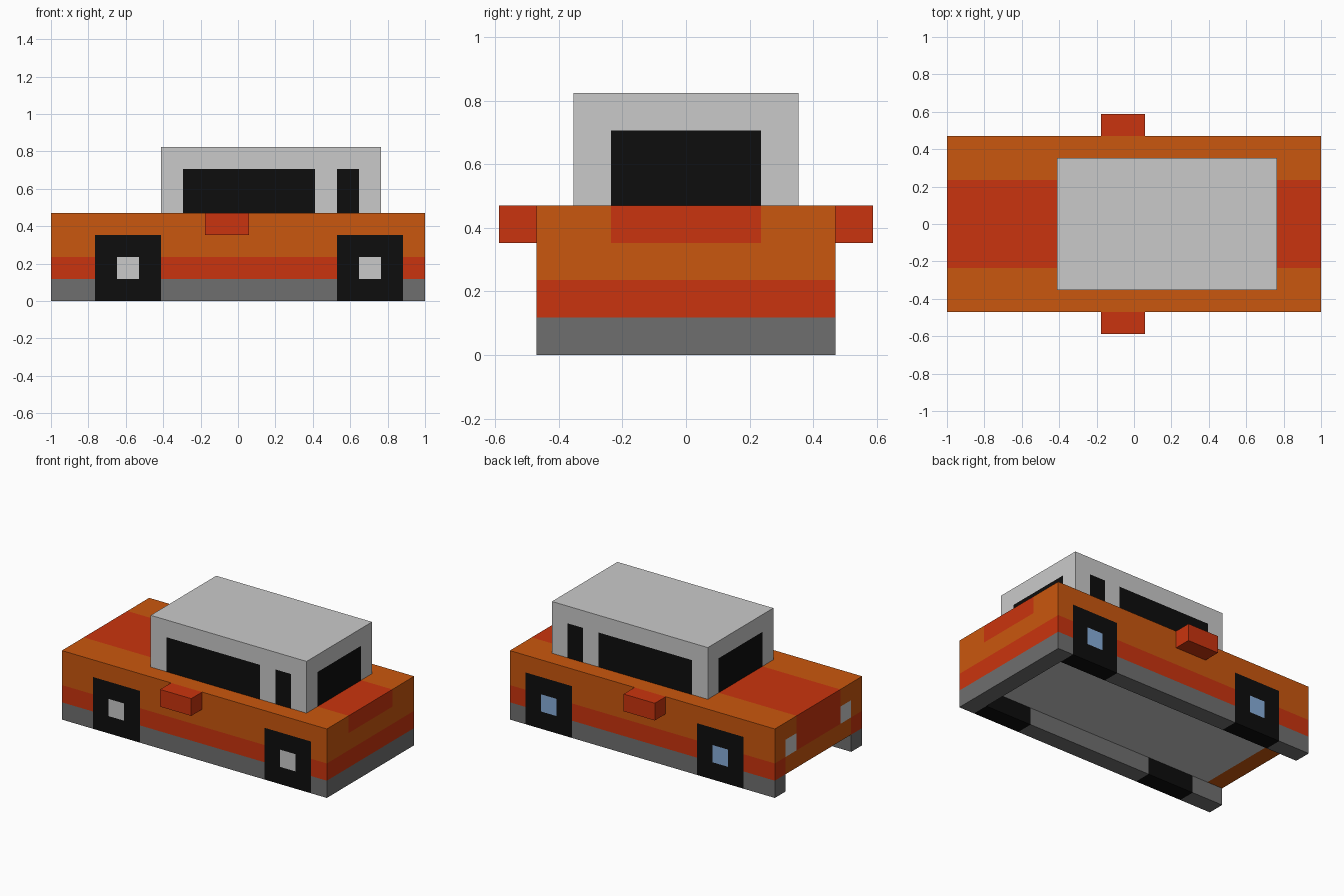
import bpy, bmesh
from mathutils import Vector

if "Cube" in bpy.data.objects:
    bpy.data.objects.remove(bpy.data.objects["Cube"])

U = 2 / 17  # one building unit


def material(name, rgb):
    m = bpy.data.materials.new(name)
    lin = [((c / 255 + 0.055) / 1.055) ** 2.4 if c > 10 else c / 255 / 12.92 for c in rgb]
    m.diffuse_color = (*lin, 1)
    m.use_nodes = True
    m.node_tree.nodes["Principled BSDF"].inputs["Base Color"].default_value = m.diffuse_color
    return m


ORANGE = material("orange_paint", (202, 87, 14))
RED = material("red_paint", (202, 52, 14))
GREY = material("dark_grey_trim", (111, 111, 111))
LIGHT = material("light_grey", (202, 202, 202))
BLACK = material("black", (13, 13, 13))
BLUE = material("pale_blue", (136, 174, 218))


def block(name, lo, hi, base, rules=()):
    """Box in units; each rule (lo, hi, material) recolours the region inside it,
    and a region with material None is removed because another part covers it."""
    bm = bmesh.new()
    bmesh.ops.create_cube(bm, size=1)
    for v in bm.verts:
        v.co = [l + (c + 0.5) * (h - l) for l, h, c in zip(lo, hi, v.co)]
    for axis in range(3):
        normal = Vector([float(i == axis) for i in range(3)])
        for cut in {r[k][axis] for r in rules for k in (0, 1)}:
            if lo[axis] < cut < hi[axis]:
                bmesh.ops.bisect_plane(bm, geom=bm.verts[:] + bm.edges[:] + bm.faces[:],
                                       dist=1e-5, plane_co=normal * cut, plane_no=normal)
    mats = [base]
    hidden = []
    bm.normal_update()
    for f in bm.faces:
        p = f.calc_center_median() - f.normal * 0.4
        mat = base
        for a, b, m in rules:
            if all(a[i] < p[i] < b[i] for i in range(3)):
                mat = m
        if mat is None:
            hidden.append(f)
            continue
        if mat not in mats:
            mats.append(mat)
        f.material_index = mats.index(mat)
    bmesh.ops.delete(bm, geom=hidden, context='FACES')
    bmesh.ops.scale(bm, vec=(U, U, U), verts=bm.verts)
    mesh = bpy.data.meshes.new(name)
    bm.to_mesh(mesh)
    bm.free()
    for m in mats:
        mesh.materials.append(m)
    ob = bpy.data.objects.new(name, mesh)
    bpy.context.collection.objects.link(ob)
    return ob


def span(side, a, b):
    """The y range a..b on one side of the car (side is -1 or 1)."""
    return sorted((side * a, side * b))


AXLES = {"front": -6.5, "rear": 4.5}
SIDES = {"left": -1, "right": 1}

# Room left for the wheels in the body and sills
wheel_gaps = []
for s in SIDES.values():
    y0, y1 = span(s, 3, 4)
    for x in AXLES.values():
        wheel_gaps.append(((x, y0, 0), (x + 3, y1, 3), None))

# Main body: side band, front bumper, floor, bonnet stripe, grille, headlights
paint = [
    ((-8.5, -4, 1), (8.5, 4, 2), RED),
    ((-8.5, -3, 1), (-7.5, 3, 2), ORANGE),
    ((-7.5, -3, 1), (7.5, 3, 2), LIGHT),
    ((-8.5, -2, 3), (8.5, 2, 4), RED),
    ((-8.5, -2, 2), (-7.5, 2, 3), RED),
]
for s in SIDES.values():
    y0, y1 = span(s, 2, 3)
    paint.append(((-8.5, y0, 2), (-7.5, y1, 3), LIGHT))
block("body", (-8.5, -4, 1), (8.5, 4, 4), ORANGE, paint + wheel_gaps)

# Cabin with side windows, windscreen and rear window
windows = [((-3.5, -2, 4), (-2.5, 2, 6), BLACK), ((5.5, -2, 4), (6.5, 2, 6), BLACK)]
for s in SIDES.values():
    y0, y1 = span(s, 2, 3)
    for x0, x1 in ((-2.5, 3.5), (4.5, 5.5)):
        windows.append(((x0, y0, 4), (x1, y1, 6), BLACK))
block("cabin", (-3.5, -3, 4), (6.5, 3, 7), LIGHT, windows)

# Rear sill closing the underside
block("rear_sill", (7.5, -3, 0), (8.5, 3, 1), GREY)

for side, s in SIDES.items():
    y0, y1 = span(s, 3, 4)
    # Side sills
    block(side + "_sill", (-8.5, y0, 0), (8.5, y1, 1), GREY, wheel_gaps)
    # Wheels with hubs
    hub = LIGHT if s < 0 else BLUE
    for axle, x in AXLES.items():
        block(f"{axle}_{side}_wheel", (x, y0, 0), (x + 3, y1, 3), BLACK,
              [((x + 1, y0, 1), (x + 2, y1, 2), hub)])
    # Wing mirrors
    m0, m1 = span(s, 4, 5)
    block(side + "_mirror", (-1.5, m0, 3), (0.5, m1, 4), RED)
